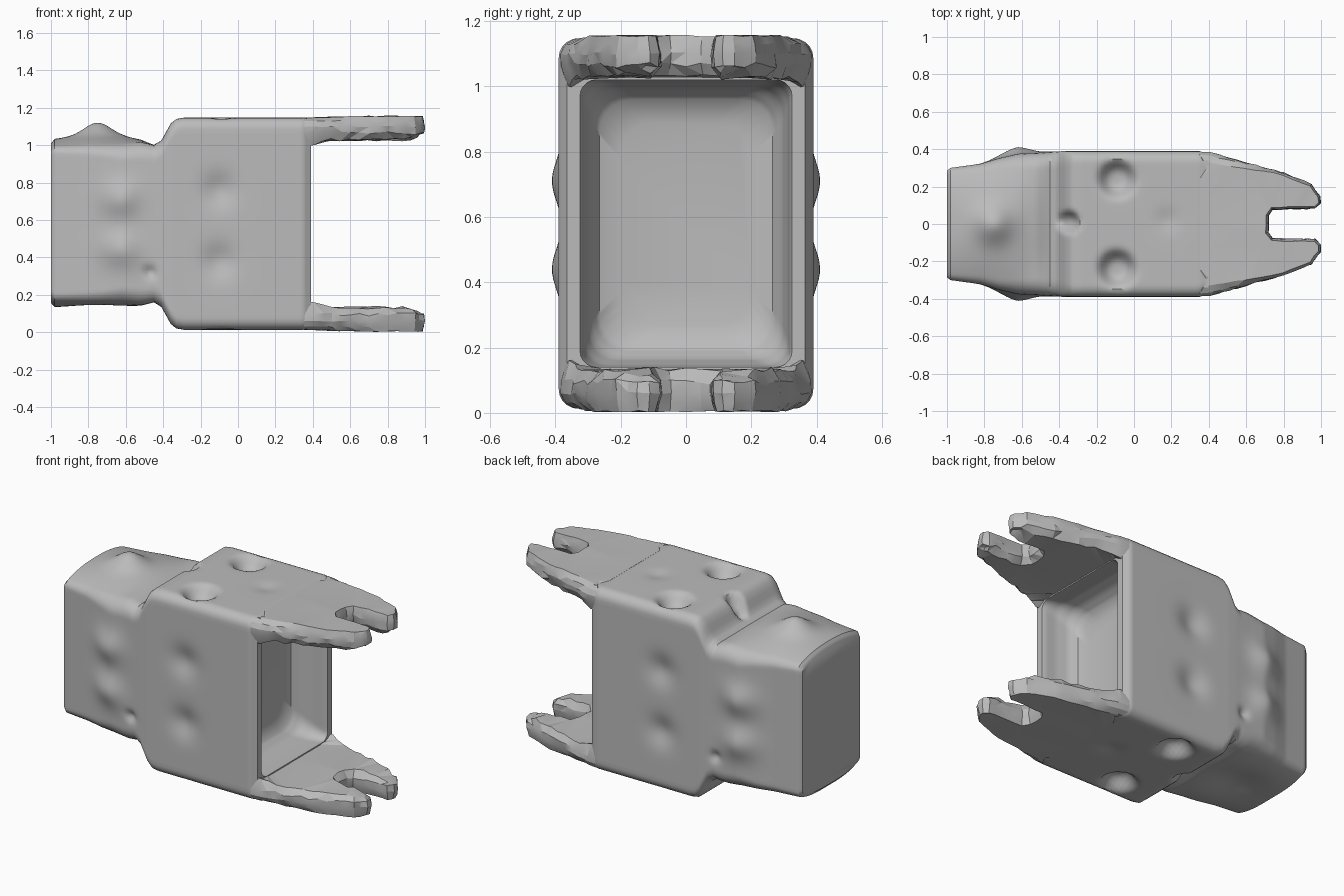
import bpy, bmesh, math, random
from mathutils import Vector

if "Cube" in bpy.data.objects:
    bpy.data.objects.remove(bpy.data.objects["Cube"], do_unlink=True)

random.seed(4)
MID = 0.58  # height of the horizontal symmetry plane

grey = bpy.data.materials.new("plain_grey")
grey.use_nodes = True
grey.diffuse_color = (0.5, 0.5, 0.5, 1)
grey.node_tree.nodes["Principled BSDF"].inputs["Base Color"].default_value = (0.5, 0.5, 0.5, 1)


def clamp(v):
    return max(0, min(1, v))


def finish(bm, name, angle):
    bmesh.ops.recalc_face_normals(bm, faces=bm.faces)
    mesh = bpy.data.meshes.new(name)
    bm.to_mesh(mesh)
    bm.free()
    mesh.materials.append(grey)
    obj = bpy.data.objects.new(name, mesh)
    bpy.context.collection.objects.link(obj)
    bpy.ops.object.select_all(action='DESELECT')
    obj.select_set(True)
    bpy.context.view_layer.objects.active = obj
    bpy.ops.object.shade_smooth_by_angle(angle=math.radians(angle))
    obj.location.z = MID


def bridge(bm, rings):
    for a, b in zip(rings, rings[1:]):
        n = len(a)
        for i in range(n):
            j = (i + 1) % n
            bm.faces.new((a[i], a[j], b[j], b[i]))


def rounded_rect(w, h, r):
    """Evenly divided rounded rectangle with half sizes w and h."""
    pts = []
    for k, (sy, sz) in enumerate(((1, 1), (-1, 1), (-1, -1), (1, -1))):
        for i in range(6):
            a = math.pi / 2 * (k + i / 5)
            pts.append((sy * (w - r) + r * math.cos(a), sz * (h - r) + r * math.sin(a)))
    out = []
    for i, p in enumerate(pts):
        q = pts[(i + 1) % len(pts)]
        steps = 1 if i % 6 < 5 else (36 if (i // 6) % 2 == 0 else 40)
        out += [(p[0] + (q[0] - p[0]) * s / steps, p[1] + (q[1] - p[1]) * s / steps)
                for s in range(steps)]
    return out


# Main shell: stations of x, half width, half height, corner radius
OUTSIDE = [(-1, .285, .425, .02), (-.98, .3, .448, .03), (-.82, .322, .45, .04),
           (-.72, .352, .45, .05), (-.62, .375, .45, .07), (-.52, .38, .442, .08),
           (-.45, .385, .42, .08), (-.41, .388, .445, .08), (-.36, .39, .535, .07),
           (-.33, .39, .56, .06), (-.29, .39, .567, .06), (.35, .39, .567, .06),
           (.39, .365, .56, .05)]
CAVITY = [(.39, .325, .44, .05), (.37, .318, .44, .05), (.3, .312, .435, .07),
          (.23, .295, .415, .09), (.18, .265, .38, .1), (.16, .2, .31, .1)]
# Soft bumps and dimples: x, across, radius, amount, sharpness
SIDE_MARKS = [(-.63, .145, .1, .036, 2), (-.63, -.155, .1, .036, 2),
              (-.1, .18, .085, -.03, 2), (-.1, -.2, .085, -.03, 2),
              (-.47, -.26, .03, -.025, 2)]
END_MARKS = [(-.09, .24, .085, -.075, 4), (-.09, -.24, .085, -.075, 4),
             (-.35, .01, .05, -.07, 4), (.18, .02, .06, -.012, 2)]
TOP_MARKS = [(-.75, 0, .1, .075, 2), (-.74, 0, .24, .015, 4)]
BOTTOM_MARKS = [(-.72, 0, .16, -.035, 2)]


def marks(x, u, table):
    return sum(amt * math.exp(-(math.hypot(x - cx, u - cu) / r) ** p)
               for cx, cu, r, amt, p in table)


def build_shell():
    bm = bmesh.new()
    rings = []
    stations = OUTSIDE + CAVITY
    for n, a in enumerate(stations):
        b = stations[min(n + 1, len(stations) - 1)]
        steps = max(1, math.ceil(abs(b[0] - a[0]) / .02))
        for s in range(steps):
            x, w, h, r = (p + (q - p) * s / steps for p, q in zip(a, b))
            ring = []
            for y, z in rounded_rect(w, h, r):
                # the narrow block has a crowned top and bottom
                crown = 1 - .1 * clamp((-.47 - x) / .15) * (abs(y) / w) ** 3
                ny, nz = y, z * crown
                if n < len(OUTSIDE) - 1:
                    if abs(y) > w - .02:
                        ny += math.copysign(1, y) * marks(x, z, SIDE_MARKS)
                    if abs(z) > h - .02:
                        extra = TOP_MARKS if z > 0 else BOTTOM_MARKS
                        nz += math.copysign(1, z) * marks(x, y, END_MARKS + extra)
                ring.append(bm.verts.new((x, ny, nz)))
            rings.append(ring)
    bridge(bm, rings)
    bm.faces.new(rings[0])
    bm.faces.new(rings[-1])
    finish(bm, "hollow_housing", 40)


# Forked tongue: half outline from slot root, round the prong, back to the housing
PRONG = [(.72, .045), (.74, .075), (.97, .08), (1, .11), (.998, .15), (.95, .215),
         (.8, .275), (.6, .33), (.41, .385), (.34, .388)]
# Layers: name, height, inset, extra inset near the housing, jitter
LAYERS = [("outer", .567, .014, .044, .003), ("edge", .55, .006, .013, .004),
          ("upper", .52, 0, .001, .005), ("lower", .485, .002, 0, .009),
          ("inner", .447, .028, 0, .009)]


def tongue_outline():
    pts = [Vector(p) for p in PRONG]
    pts += [Vector((x, -y)) for x, y in reversed(PRONG)]
    out = []
    for i, p in enumerate(pts):
        q = pts[(i + 1) % len(pts)]
        steps = max(1, round((q - p).length / .05))
        out += [p.lerp(q, s / steps) for s in range(steps)]
    return out


def build_tongue(name, side):
    bm = bmesh.new()
    outline = tongue_outline()
    n = len(outline)
    rings = []
    for kind, height, inset, root_inset, jitter in LAYERS:
        ring = []
        for i, p in enumerate(outline):
            d = (outline[(i + 1) % n] - outline[i - 1]).normalized()
            inward = Vector((-d.y, d.x))
            amount = inset
            if abs(p.y) > .25:
                amount += root_inset * clamp((.75 - p.x) / .35)
            q = p + inward * amount
            z = height
            if kind == "outer":
                z += .008 * clamp((p.x - .42) / .2)
            if kind == "inner":
                z += .03 * clamp((p.x - .9) / .1)
                # fillet where the tongue meets the side walls
                if abs(p.y) > .3:
                    z -= .03 * clamp((.5 - p.x) / .1)
            if p.x > .42:
                q += inward * random.uniform(-jitter / 2, jitter)
                z += random.uniform(-jitter, jitter)
            ring.append(bm.verts.new((min(q.x, 1), q.y, side * z)))
        rings.append(ring)
    bridge(bm, rings)
    for ring in (rings[0], rings[-1]):
        bm.faces.new(ring).normal_update()
    bm.normal_update()
    bmesh.ops.triangulate(bm, faces=bm.faces[:])
    finish(bm, name, 18)


build_shell()
build_tongue("upper_forked_tongue", 1)
build_tongue("lower_forked_tongue", -1)
